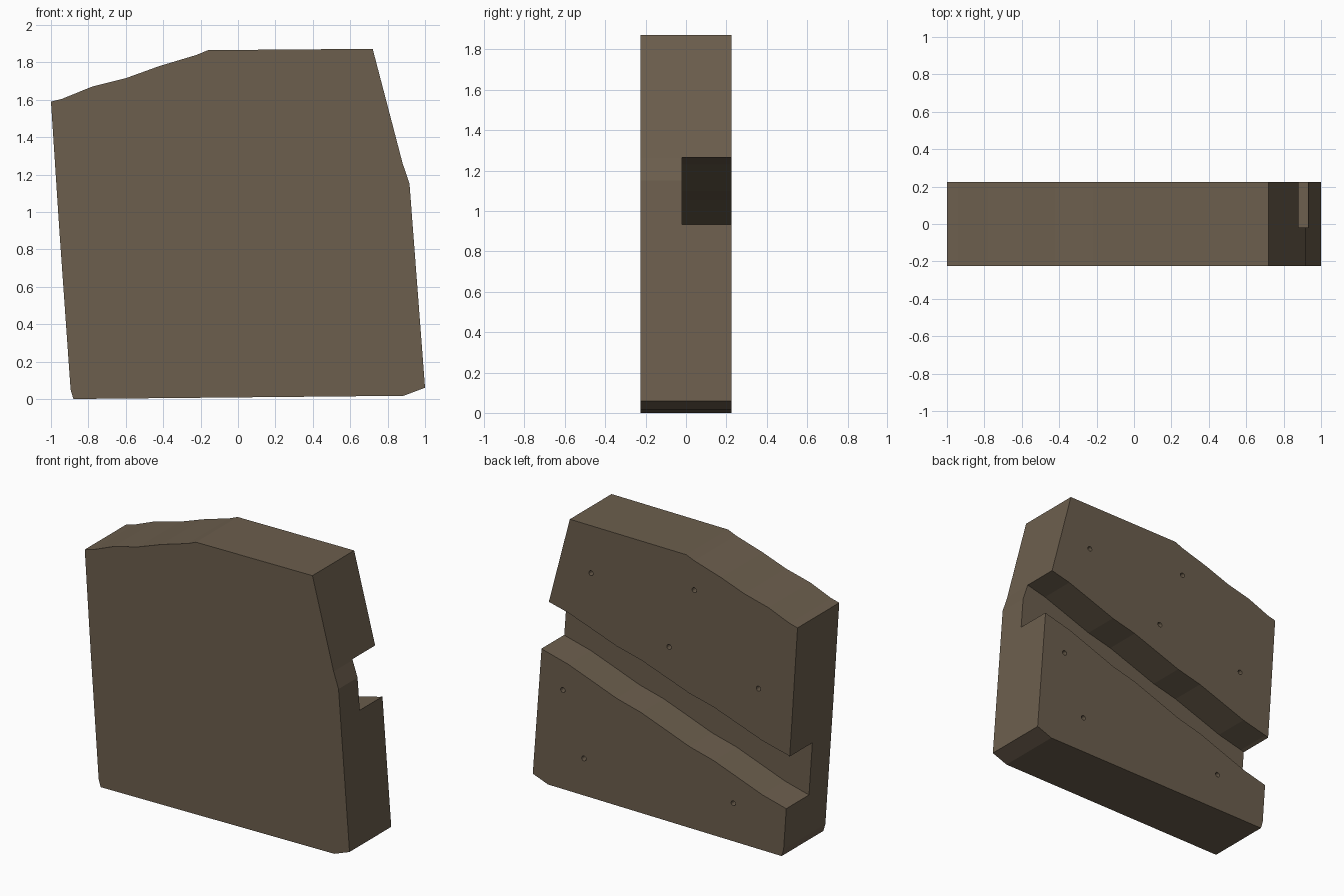
import bpy, bmesh, math

if "Cube" in bpy.data.objects:
    bpy.data.objects.remove(bpy.data.objects["Cube"])

HALF = 0.225      # half thickness of the slab
FLOOR = -0.02     # y of the groove floor


def prism(name, loops, y0, y1):
    """Closed solids from x,z outlines, extruded along y."""
    bm = bmesh.new()
    for pts in loops:
        a = [bm.verts.new((x, y0, z)) for x, z in pts]
        b = [bm.verts.new((x, y1, z)) for x, z in pts]
        n = len(pts)
        bm.faces.new(a)
        bm.faces.new(b[::-1])
        for i in range(n):
            j = (i + 1) % n
            bm.faces.new((a[j], a[i], b[i], b[j]))
    bmesh.ops.recalc_face_normals(bm, faces=bm.faces[:])
    me = bpy.data.meshes.new(name)
    bm.to_mesh(me)
    bm.free()
    ob = bpy.data.objects.new(name, me)
    bpy.context.collection.objects.link(ob)
    return ob


def cut(target, cutter):
    cutter.hide_render = True
    mod = target.modifiers.new("cut", 'BOOLEAN')
    mod.operation = 'DIFFERENCE'
    mod.solver = 'EXACT'
    mod.object = cutter
    bpy.context.view_layer.objects.active = target
    bpy.ops.object.modifier_apply(modifier=mod.name)
    bpy.data.objects.remove(cutter, do_unlink=True)


# Material
stone = bpy.data.materials.new("brown_grey")
stone.diffuse_color = (0.150, 0.113, 0.075, 1)
stone.use_nodes = True
stone.node_tree.nodes["Principled BSDF"].inputs["Base Color"].default_value = stone.diffuse_color

# Slab outline
outline = [(-1, 1.59), (-0.94, 1.605), (-0.78, 1.67), (-0.6, 1.715),
           (-0.42, 1.78), (-0.22, 1.84), (-0.16, 1.865), (0.72, 1.872),
           (0.88, 1.26), (0.917, 1.15), (1, 0.06), (0.885, 0.017),
           (-0.88, 0.0), (-0.895, 0.05), (-0.955, 0.9)]
slab = prism("slab", [outline], -HALF, HALF)
slab.data.materials.append(stone)

# Slanting, slightly wavy groove across the back
N = 12
upper, lower = [], []
for i in range(N + 1):
    x = -1.1 + 2.2 * i / N
    wave = 0.008 * math.sin(i * 2.1)
    upper.append((x, 0.69 + (x + 0.94) * 0.319 + wave))
    lower.append((x, 0.328 + (x + 0.91) * 0.331 + wave))
cut(slab, prism("groove_cutter", [lower + upper[::-1]], FLOOR, HALF + 0.1))

# Small bolt holes in the back
holes = [(0.56, 1.546), (-0.22, 1.639), (-0.03, 1.20), (-0.705, 1.096),
         (0.773, 0.692), (0.614, 0.267), (-0.515, 0.263)]
R = 0.017
rings = [[(x + R * math.cos(k * math.tau / 12), z + R * math.sin(k * math.tau / 12))
          for k in range(12)] for x, z in holes]
cut(slab, prism("hole_cutter", rings, HALF - 0.05, HALF + 0.1))

slab.data.materials.clear()
slab.data.materials.append(stone)
for p in slab.data.polygons:
    p.material_index = 0
    p.use_smooth = False
